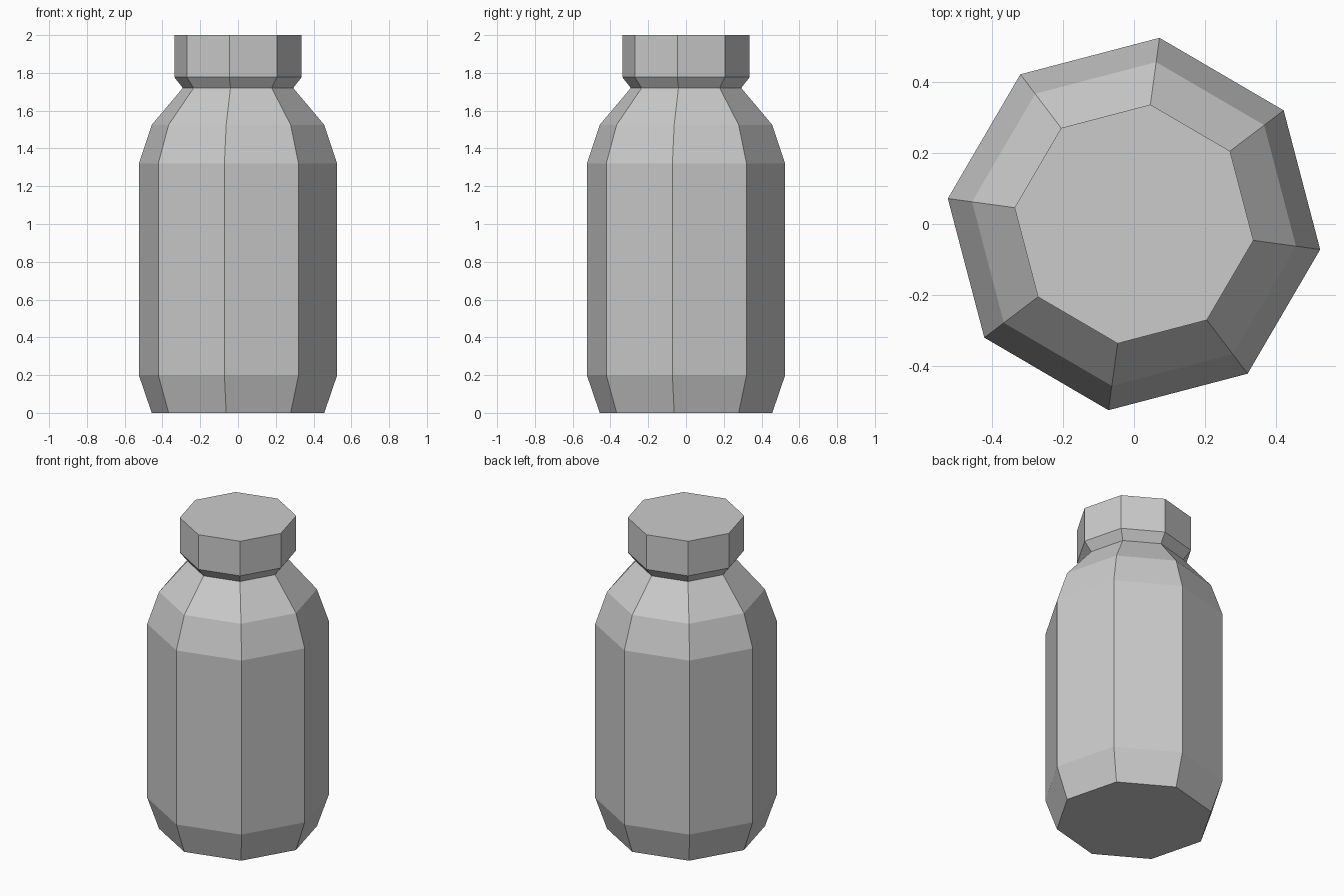
import bpy
import bmesh
from math import cos, sin, radians, tau

default_cube = bpy.data.objects.get("Cube")
if default_cube:
    bpy.data.objects.remove(default_cube, do_unlink=True)

SIDES = 8
TWIST = radians(-7.8)

grey = bpy.data.materials.new("plain grey")
grey.use_nodes = True
grey.diffuse_color = (0.6, 0.6, 0.6, 1)
grey.node_tree.nodes["Principled BSDF"].inputs["Base Color"].default_value = grey.diffuse_color


def lathe(name, profile, close_bottom=False, close_top=False):
    """Build a flat-sided turned part from (radius, height) pairs."""
    bm = bmesh.new()
    angles = [TWIST + tau * i / SIDES for i in range(SIDES)]
    rings = [[bm.verts.new((r * cos(a), r * sin(a), z)) for a in angles]
             for r, z in profile]
    for low, high in zip(rings, rings[1:]):
        for i in range(SIDES):
            j = (i + 1) % SIDES
            bm.faces.new((low[i], low[j], high[j], high[i]))
    if close_bottom:
        bm.faces.new(rings[0][::-1])
    if close_top:
        bm.faces.new(rings[-1])
    mesh = bpy.data.meshes.new(name)
    bm.to_mesh(mesh)
    bm.free()
    mesh.materials.append(grey)
    obj = bpy.data.objects.new(name, mesh)
    bpy.context.collection.objects.link(obj)
    return obj


# Bottle body: tapered foot, straight wall, two-step shoulder up to the neck
NECK = (0.295, 1.72)
lathe("bottle_body",
      [(0.461, 0), (0.53, 0.2), (0.53, 1.32), (0.461, 1.525), NECK],
      close_bottom=True)

# Cap: flares out from the neck, then a straight rim with a flat top
lathe("bottle_cap", [NECK, (0.34, 1.777), (0.34, 2)], close_top=True)
